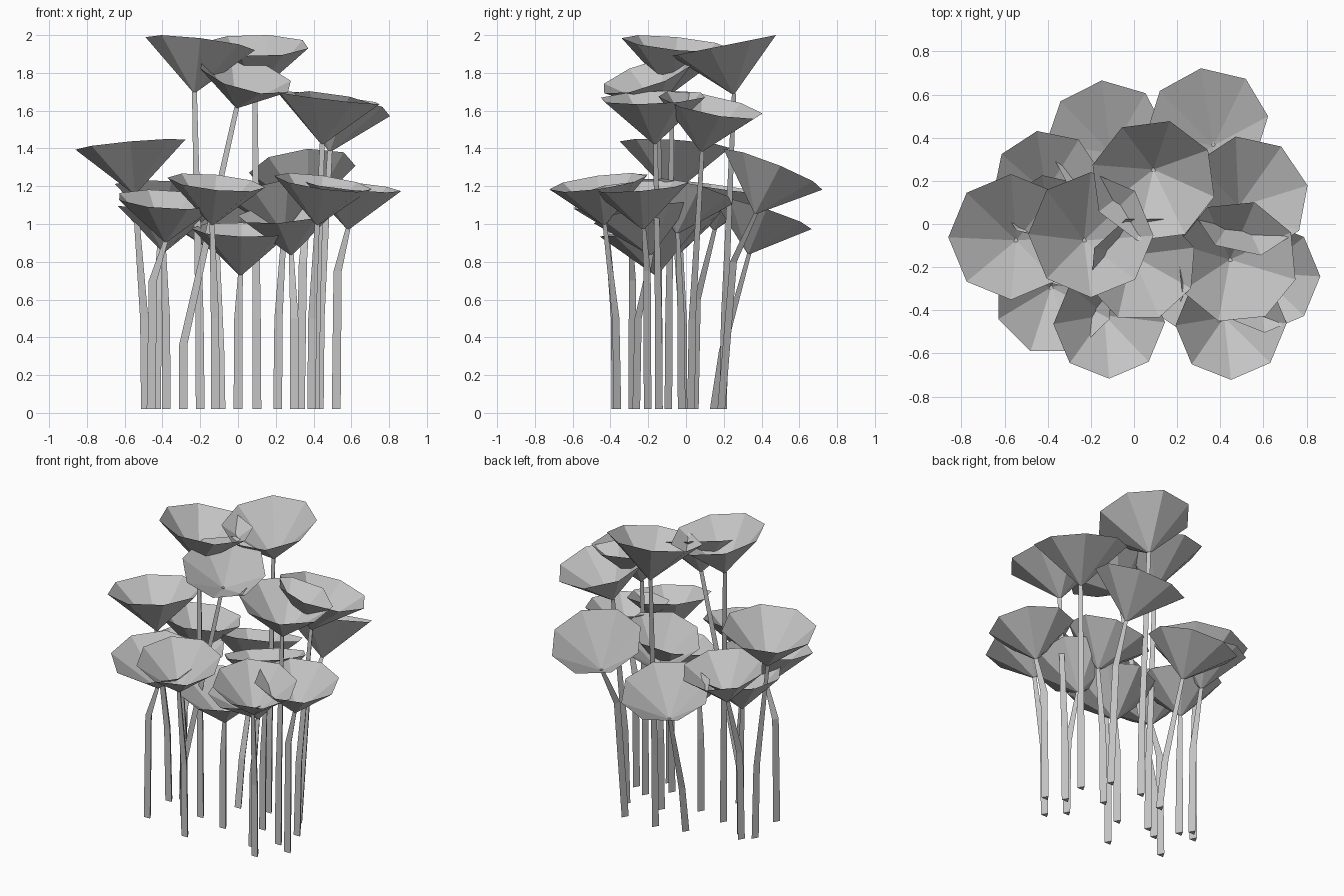
import bpy
import bmesh
from math import cos, sin, pi, radians
from mathutils import Vector

cube = bpy.data.objects.get("Cube")
if cube:
    bpy.data.objects.remove(cube, do_unlink=True)

grey = bpy.data.materials.new("plain grey")
grey.use_nodes = True
colour = (0.55, 0.55, 0.55, 1)
grey.diffuse_color = colour
grey.node_tree.nodes["Principled BSDF"].inputs["Base Color"].default_value = colour


def ring(bm, centre, normal, radius, sides, turn):
    """Polygon of vertices around centre, square to normal."""
    across = (Vector((1, 0, 0)) - normal * normal.x).normalized()
    along = normal.cross(across)
    angles = [turn + 2 * pi * i / sides for i in range(sides)]
    return [bm.verts.new(centre + radius * (across * cos(a) + along * sin(a))) for a in angles]


def bridge(bm, low, high):
    for i in range(len(low)):
        j = (i + 1) % len(low)
        bm.faces.new((low[i], low[j], high[j], high[i]))


def finish(bm, name):
    bmesh.ops.recalc_face_normals(bm, faces=bm.faces)
    mesh = bpy.data.meshes.new(name)
    bm.to_mesh(mesh)
    bm.free()
    mesh.materials.append(grey)
    bpy.context.collection.objects.link(bpy.data.objects.new(name, mesh))


def make_bloom(name, rim_centre, apex, normal, radius, turn):
    """Open eight-sided funnel."""
    bm = bmesh.new()
    rim = ring(bm, rim_centre, normal, radius, 8, turn)
    tip = bm.verts.new(apex)
    for i in range(len(rim)):
        bm.faces.new((tip, rim[i - 1], rim[i]))
    finish(bm, name)


def make_stem(name, foot, bend, top):
    """Tapered three-sided stalk with one bend."""
    bm = bmesh.new()
    up = Vector((0, 0, 1))
    sizes = (0.027, 0.025, 0.015)
    rings = [ring(bm, p, up, r, 3, pi / 2) for p, r in zip((foot, bend, top), sizes)]
    bridge(bm, rings[0], rings[1])
    bridge(bm, rings[1], rings[2])
    bm.faces.new(rings[0][::-1])
    bm.faces.new(rings[2])
    finish(bm, name)


def flower(name, head, lean, foot, turn=0, bend=0.5, sway=0.12, radius=0.26, depth=0.235):
    """head is the rim centre, lean the slope of the rim, foot the stalk base."""
    head = Vector(head)
    normal = Vector((*lean, 1)).normalized()
    apex = head - normal * depth
    base = Vector((*foot, 0.02))
    knee = base.lerp(apex, sway)
    knee.z = bend
    make_bloom(name + "_bloom", head, apex, normal, radius, radians(turn))
    make_stem(name + "_stem", base, knee, apex + normal * 0.01)


# Tallest flowers
tall = dict(radius=0.292, depth=0.268)
flower("top_right", head=(-0.2, -0.05, 1.955), lean=(0.12, 0.1), foot=(-0.2, -0.1), **tall)
flower("top_back", head=(0.09, 0.2, 1.945), lean=(0, -0.2), foot=(0.1, 0.19), turn=30, **tall)
flower("top_front", head=(0.04, -0.205, 1.79), lean=(0.27, -0.34), foot=(-0.29, -0.15),
       turn=18, bend=0.36, sway=0, radius=0.26, depth=0.195)

# Upper side flowers
flower("upper_left_front", head=(0.475, -0.175, 1.67), lean=(0.12, -0.04),
       foot=(0.41, -0.15), turn=28, radius=0.288, depth=0.255)
flower("upper_left_back", head=(0.53, 0.13, 1.63), lean=(0.18, 0.2),
       foot=(0.43, 0.02), turn=12, radius=0.285, depth=0.26)
flower("upper_right", head=(-0.57, -0.06, 1.42), lean=(-0.09, 0.06), foot=(-0.49, -0.02), **tall)

# Back flowers
flower("back_left", head=(0.34, 0.46, 1.29), lean=(-0.12, 0.4), foot=(0.33, 0.18),
       turn=6, bend=0.8, sway=0.35, radius=0.285, depth=0.26)
flower("back_middle", head=(-0.13, 0.4, 1.06), lean=(-0.1, 0.32), foot=(-0.09, 0.14),
       turn=4, bend=0.33, sway=0.25, radius=0.28)
flower("back_right", head=(-0.4, 0.18, 1.195), lean=(0.04, 0.14), foot=(-0.43, 0.04),
       turn=11, bend=0.6, radius=0.258)

# Front flowers
flower("front_right", head=(-0.37, -0.335, 1.13), lean=(0.06, -0.18), foot=(-0.46, -0.29),
       turn=22, bend=0.7, radius=0.28)
flower("front_middle", head=(-0.115, -0.46, 1.22), lean=(0.1, -0.16), foot=(-0.12, -0.38))
flower("front_left", head=(0.45, -0.465, 1.22), lean=(0.14, -0.14), foot=(0.39, -0.37))
flower("far_left", head=(0.605, -0.245, 1.2), lean=(0.1, -0.08), foot=(0.52, -0.21), bend=0.75)

# Low inner flowers
flower("low_left", head=(0.26, -0.23, 1.06), lean=(-0.1, -0.2), foot=(0.3, -0.27),
       turn=34, radius=0.268)
flower("low_front", head=(0.02, -0.19, 0.97), lean=(0.03, -0.14), foot=(0, -0.15),
       radius=0.268, depth=0.25)
flower("low_middle", head=(0.2, 0, 1.17), lean=(-0.2, 0.22), foot=(0.21, -0.03), turn=15)
flower("low_right", head=(-0.38, -0.03, 1.08), lean=(0.06, 0), foot=(-0.38, -0.02), turn=10)
